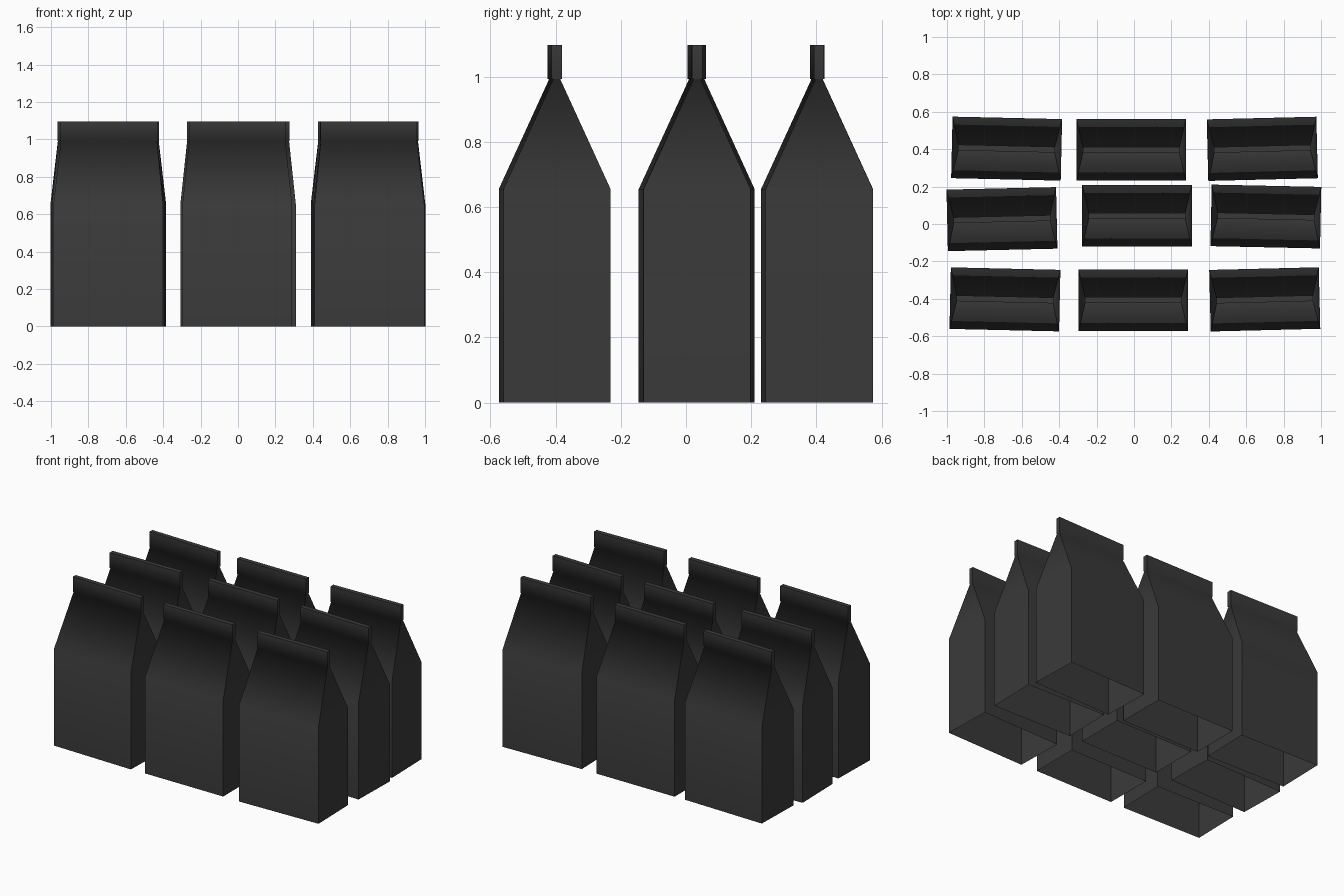
import bpy, bmesh, math

if "Cube" in bpy.data.objects:
    bpy.data.objects.remove(bpy.data.objects["Cube"])

mat = bpy.data.materials.new("dark_paper")
mat.diffuse_color = (0.042, 0.042, 0.042, 1)
mat.use_nodes = True
mat.node_tree.nodes["Principled BSDF"].inputs["Base Color"].default_value = mat.diffuse_color

# Half width, half depth and height of each section, bottom to top
SECTIONS = [
    (0.293, 0.1645, 0.0),     # open bottom rim
    (0.293, 0.1645, 0.655),   # shoulder
    (0.257, 0.0110, 0.992),   # pinched neck
    (0.259, 0.0155, 0.993),   # crimp bottom
    (0.259, 0.0155, 1.097),   # crimp top
]


def bag_mesh():
    bm = bmesh.new()
    rings = [[bm.verts.new((sx * hx, sy * hy, z))
              for sx, sy in ((-1, -1), (1, -1), (1, 1), (-1, 1))]
             for hx, hy, z in SECTIONS]
    for low, high in zip(rings, rings[1:]):
        for i in range(4):
            j = (i + 1) % 4
            bm.faces.new((low[i], low[j], high[j], high[i]))
            # crisp vertical corners, soft folds across the panels
            bm.edges.get((low[i], high[i])).smooth = False
    top = bm.faces.new(rings[-1])
    for edge in top.edges:
        edge.smooth = False
    for face in bm.faces:
        face.smooth = True
    mesh = bpy.data.meshes.new("paper_bag")
    bm.to_mesh(mesh)
    bm.free()
    mesh.materials.append(mat)
    return mesh


# Placement of each bag: x, y, turn in degrees
BAGS = {
    "front_left": (-0.690, -0.403, -1.3),
    "front_middle": (-0.004, -0.407, 0),
    "front_right": (0.699, -0.403, 1.4),
    "centre_left": (-0.706, 0.026, 1.3),
    "centre_middle": (0.016, 0.044, 0),
    "centre_right": (0.705, 0.040, -1.2),
    "back_left": (-0.681, 0.403, -1.3),
    "back_middle": (-0.015, 0.397, 0),
    "back_right": (0.686, 0.402, 1.4),
}

mesh = bag_mesh()
for name, (x, y, turn) in BAGS.items():
    bag = bpy.data.objects.new("bag_" + name, mesh)
    bag.location = (x, y, 0)
    bag.rotation_euler.z = math.radians(turn)
    bpy.context.collection.objects.link(bag)
